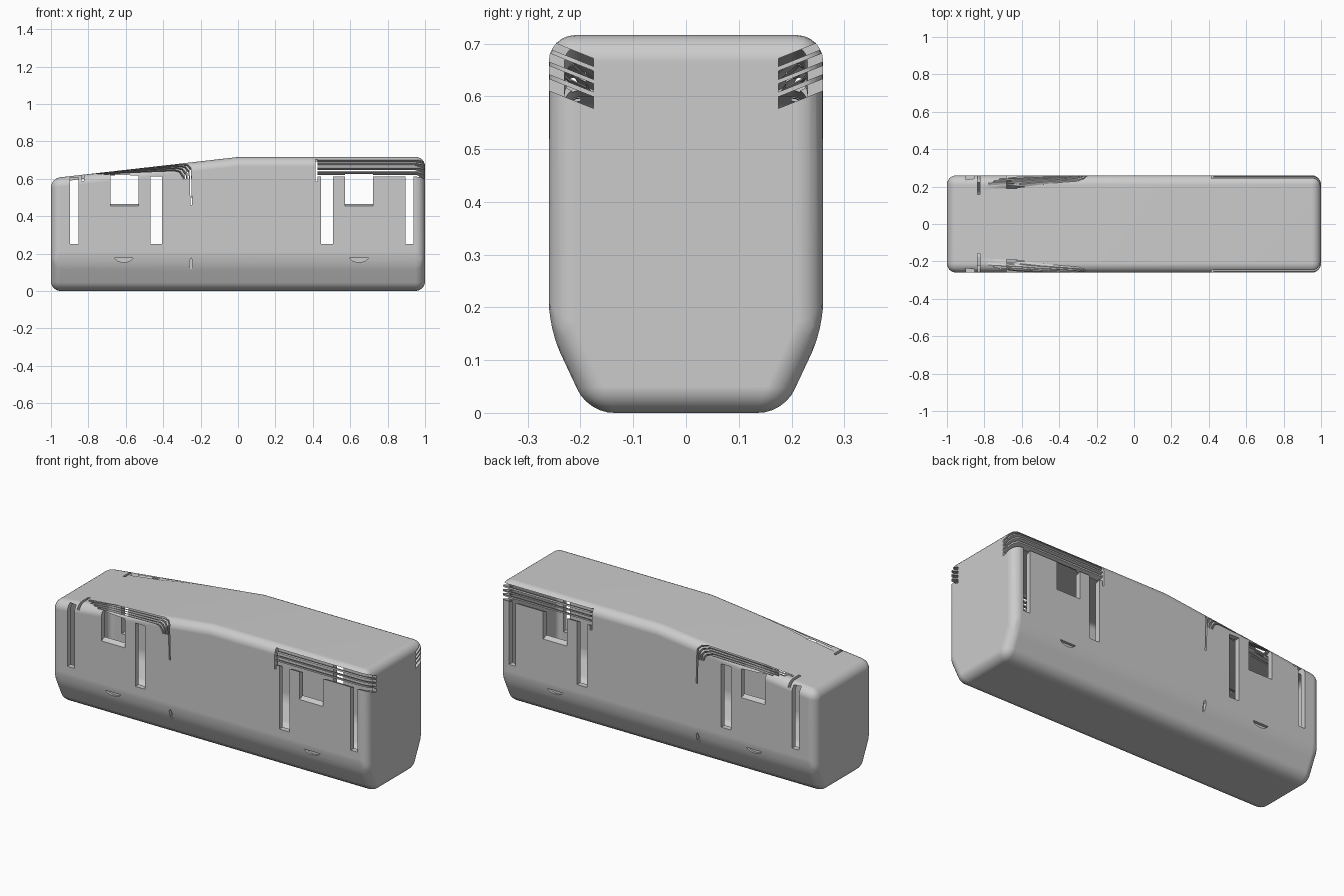
import bpy, bmesh
from mathutils import Vector

cube = bpy.data.objects.get("Cube")
if cube:
    bpy.data.objects.remove(cube, do_unlink=True)

HALF_W = 0.26


def add_hull(bm, inset, top_inset, radius):
    """Rounded loaf with chamfered lower sides and a sloping nose."""
    tmp = bmesh.new()
    w, x, t = HALF_W - inset, 1 - inset, top_inset
    for s in (-1, 1):
        for px, pz in ((-x, 0.602 - t), (0, 0.716 - t), (x, 0.716 - t)):
            tmp.verts.new((px, s * w, pz))
        for px in (-x, x):
            tmp.verts.new((px, s * w, 0.16))
            tmp.verts.new((px, s * (0.185 - inset * 0.6), inset))
    bmesh.ops.convex_hull(tmp, input=tmp.verts[:])
    bmesh.ops.dissolve_limit(tmp, angle_limit=0.01, verts=tmp.verts[:], edges=tmp.edges[:])
    edges = [e for e in tmp.edges if any(abs(v.co.x) > 0.01 for v in e.verts)]
    bmesh.ops.bevel(tmp, geom=edges, offset=radius, segments=6,
                    profile=0.5, affect='EDGES', clamp_overlap=True)
    bmesh.ops.recalc_face_normals(tmp, faces=tmp.faces[:])
    part = bpy.data.meshes.new("temp")
    tmp.to_mesh(part)
    tmp.free()
    bm.from_mesh(part)
    bpy.data.meshes.remove(part)


def add_prism(bm, outline, inner, slope=0.0, outer=0.3):
    """Extrude an x-z outline through both side walls, dropping inwards."""
    for s in (-1, 1):
        rings = [[bm.verts.new((x, s * y, z - slope * (HALF_W - y))) for x, z in outline]
                 for y in (inner, outer)]
        faces = [bm.faces.new(r) for r in rings]
        n = len(outline)
        for i in range(n):
            j = (i + 1) % n
            faces.append(bm.faces.new((rings[0][i], rings[0][j], rings[1][j], rings[1][i])))
        bmesh.ops.recalc_face_normals(bm, faces=faces)


def box(x0, x1, z0, z1):
    return [(x0, z0), (x1, z0), (x1, z1), (x0, z1)]


def ribbon(points, width):
    """Closed outline of constant width around an open path."""
    pts = [Vector(p) for p in points]
    left, right = [], []
    for i, p in enumerate(pts):
        d = (pts[min(i + 1, len(pts) - 1)] - pts[max(i - 1, 0)]).normalized()
        n = Vector((-d.y, d.x)) * width / 2
        left.append(tuple(p + n))
        right.append(tuple(p - n))
    return left + right[::-1]


# Outer shell
bm = bmesh.new()
add_hull(bm, 0, 0, 0.05)
mesh = bpy.data.meshes.new("shell")
bm.to_mesh(mesh)
bm.free()
shell = bpy.data.objects.new("shell", mesh)
bpy.context.collection.objects.link(shell)

# Everything removed from the shell: hollow inside first
bm = bmesh.new()
add_hull(bm, 0.03, 0.02, 0.03)

# Tall narrow slots
for x0, x1, z1 in ((-0.897, -0.853, 0.606), (-0.467, -0.405, 0.612),
                   (0.444, 0.507, 0.613), (0.895, 0.937, 0.613)):
    add_prism(bm, box(x0, x1, 0.25, z1), 0.2)

# Square windows with a sloping sill
for x0 in (-0.682, 0.571):
    add_prism(bm, box(x0, x0 + 0.15, 0.453, 0.617), 0.19, slope=-0.4)

# Straight louvres running out through the tall end
for z, h in ((0.698, 0.015), (0.674, 0.016), (0.650, 0.016), (0.622, 0.022)):
    add_prism(bm, box(0.42, 1.1, z - h / 2, z + h / 2), 0.175, slope=0.4)
add_prism(bm, box(0.414, 0.424, 0.585, 0.702), 0.215)

# Curved louvres sweeping over the sloping nose
for i in range(4):
    x, z = -0.25 - 0.014 * i, 0.689 - 0.014 * i
    path = [(-0.81 + 0.03 * i, 0.658 - 0.008 * i), (-0.62, 0.674 - 0.011 * i),
            (x - 0.05, z), (x - 0.02, z - 0.008), (x - 0.005, z - 0.03),
            (x, 0.46 if i == 0 else 0.6)]
    add_prism(bm, ribbon(path, 0.008), 0.15, slope=0.5)
add_prism(bm, box(-0.838, -0.824, 0.588, 0.67), 0.157)

# Finger notches and a small pill mark along the lower edge
for cx in (-0.61, 0.647):
    arc = [(-0.05, 0.175), (-0.035, 0.162), (-0.015, 0.155),
           (0.015, 0.155), (0.035, 0.162), (0.05, 0.175)]
    add_prism(bm, [(cx + x, z) for x, z in arc], 0.241)
add_prism(bm, [(-0.258, 0.125), (-0.25, 0.115), (-0.242, 0.125),
               (-0.242, 0.165), (-0.25, 0.175), (-0.258, 0.165)], 0.234)

cut_mesh = bpy.data.meshes.new("openings_cutter")
bm.to_mesh(cut_mesh)
bm.free()
cutter = bpy.data.objects.new("openings_cutter", cut_mesh)
bpy.context.collection.objects.link(cutter)
cutter.hide_render = True

# Cut, bake the result and drop the cutter
cut = shell.modifiers.new("openings", 'BOOLEAN')
cut.operation = 'DIFFERENCE'
cut.solver = 'EXACT'
cut.use_self = True
cut.object = cutter
bpy.ops.object.select_all(action='DESELECT')
shell.select_set(True)
bpy.context.view_layer.objects.active = shell
bpy.ops.object.modifier_apply(modifier=cut.name)
bpy.data.objects.remove(cutter, do_unlink=True)

# Smooth rounded edges, crisp cuts
bpy.ops.object.shade_smooth_by_angle(angle=0.5)
normals = shell.modifiers.new("even_shading", 'WEIGHTED_NORMAL')
normals.keep_sharp = True

# One plain grey
grey = bpy.data.materials.new("plain_grey")
grey.use_nodes = True
colour = (0.6, 0.6, 0.6, 1)
grey.diffuse_color = colour
grey.node_tree.nodes["Principled BSDF"].inputs["Base Color"].default_value = colour
shell.data.materials.clear()
shell.data.materials.append(grey)
